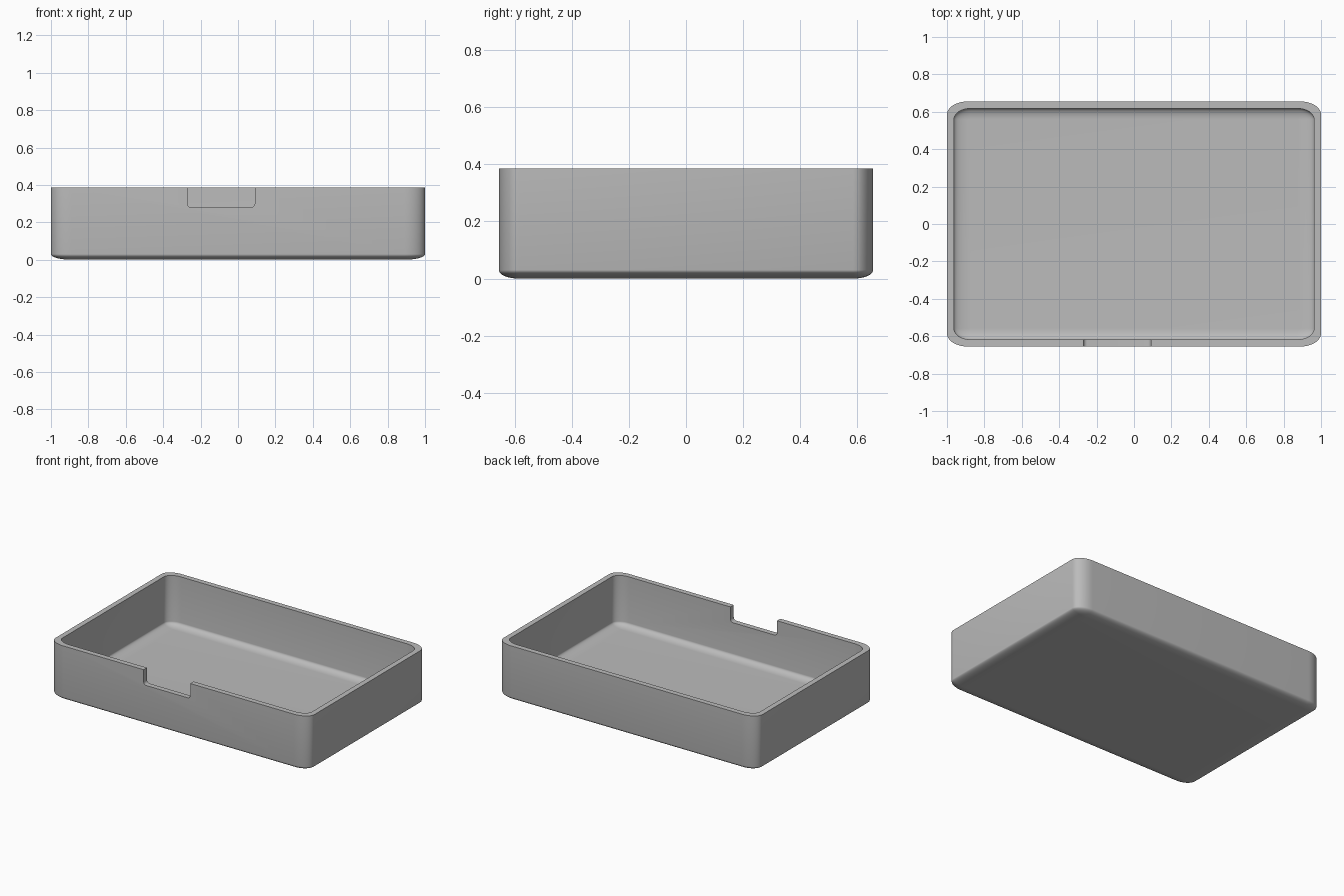
import bpy
import bmesh
from math import sin, cos, pi, radians

cube = bpy.data.objects.get("Cube")
if cube:
    bpy.data.objects.remove(cube)

HALF_X, HALF_Y, HEIGHT = 1.0, 0.655, 0.385
WALL = 0.037
STEPS = 10

grey = bpy.data.materials.new("plain grey")
grey.use_nodes = True
colour = (0.5, 0.5, 0.5, 1)
grey.diffuse_color = colour
grey.node_tree.nodes["Principled BSDF"].inputs["Base Color"].default_value = colour


def rounded_ring(bm, hx, hy, rx, ry, spread, z):
    """Rounded rectangle whose corner arcs are scaled by spread."""
    ring = []
    for quarter in range(4):
        sx = 1 if quarter in (0, 3) else -1
        sy = 1 if quarter < 2 else -1
        for i in range(STEPS + 1):
            a = (quarter + i / STEPS) * pi / 2
            ring.append(bm.verts.new((sx * (hx - rx) + rx * spread * cos(a),
                                      sy * (hy - ry) + ry * spread * sin(a), z)))
    return ring


def shell_rings(bm, hx, hy, floor, rx, ry, rz):
    """Rings from the floor, around the soft lower edge, up to the rim."""
    rings = []
    for i in range(STEPS + 1):
        a = i / STEPS * pi / 2
        rings.append(rounded_ring(bm, hx, hy, rx, ry, sin(a), floor + rz * (1 - cos(a))))
    rings.append(rounded_ring(bm, hx, hy, rx, ry, 1, HEIGHT))
    return rings


def finish(bm, name):
    bmesh.ops.remove_doubles(bm, verts=bm.verts, dist=0.00001)
    bmesh.ops.recalc_face_normals(bm, faces=bm.faces)
    mesh = bpy.data.meshes.new(name)
    bm.to_mesh(mesh)
    bm.free()
    mesh.materials.append(grey)
    obj = bpy.data.objects.new(name, mesh)
    bpy.context.collection.objects.link(obj)
    return obj


# Tray: outer skin, flat rim and inner skin as one loft
bm = bmesh.new()
outer = shell_rings(bm, HALF_X, HALF_Y, 0, 0.11, 0.07, 0.03)
inner = shell_rings(bm, HALF_X - WALL, HALF_Y - WALL, 0.035, 0.09, 0.06, 0.03)
rings = outer + inner[::-1]
for low, high in zip(rings, rings[1:]):
    for i in range(len(low)):
        j = (i + 1) % len(low)
        bm.faces.new((low[i], low[j], high[j], high[i]))
bm.faces.new(rings[0])
bm.faces.new(rings[-1])
tray = finish(bm, "tray")

# Notch cutter: a block with rounded lower corners
bm = bmesh.new()
left, right, bottom, top, r = -0.27, 0.09, 0.28, 0.5, 0.02
profile = [(right, top), (left, top)]
for cx, start in ((left + r, pi), (right - r, 1.5 * pi)):
    for i in range(7):
        a = start + i / 6 * pi / 2
        profile.append((cx + r * cos(a), bottom + r + r * sin(a)))
face = bm.faces.new([bm.verts.new((x, -0.8, z)) for x, z in profile])
extruded = bmesh.ops.extrude_face_region(bm, geom=[face])
moved = [v for v in extruded["geom"] if isinstance(v, bmesh.types.BMVert)]
bmesh.ops.translate(bm, verts=moved, vec=(0, 0.3, 0))
cutter = finish(bm, "notch_cutter")
cutter.hide_render = True

# Cut the notch in the front wall
cut = tray.modifiers.new("notch", "BOOLEAN")
cut.operation = "DIFFERENCE"
cut.solver = "EXACT"
cut.object = cutter
bpy.ops.object.select_all(action="DESELECT")
bpy.context.view_layer.objects.active = tray
tray.select_set(True)
bpy.ops.object.modifier_apply(modifier=cut.name)
bpy.data.objects.remove(cutter)
bpy.ops.object.shade_smooth_by_angle(angle=radians(30))
